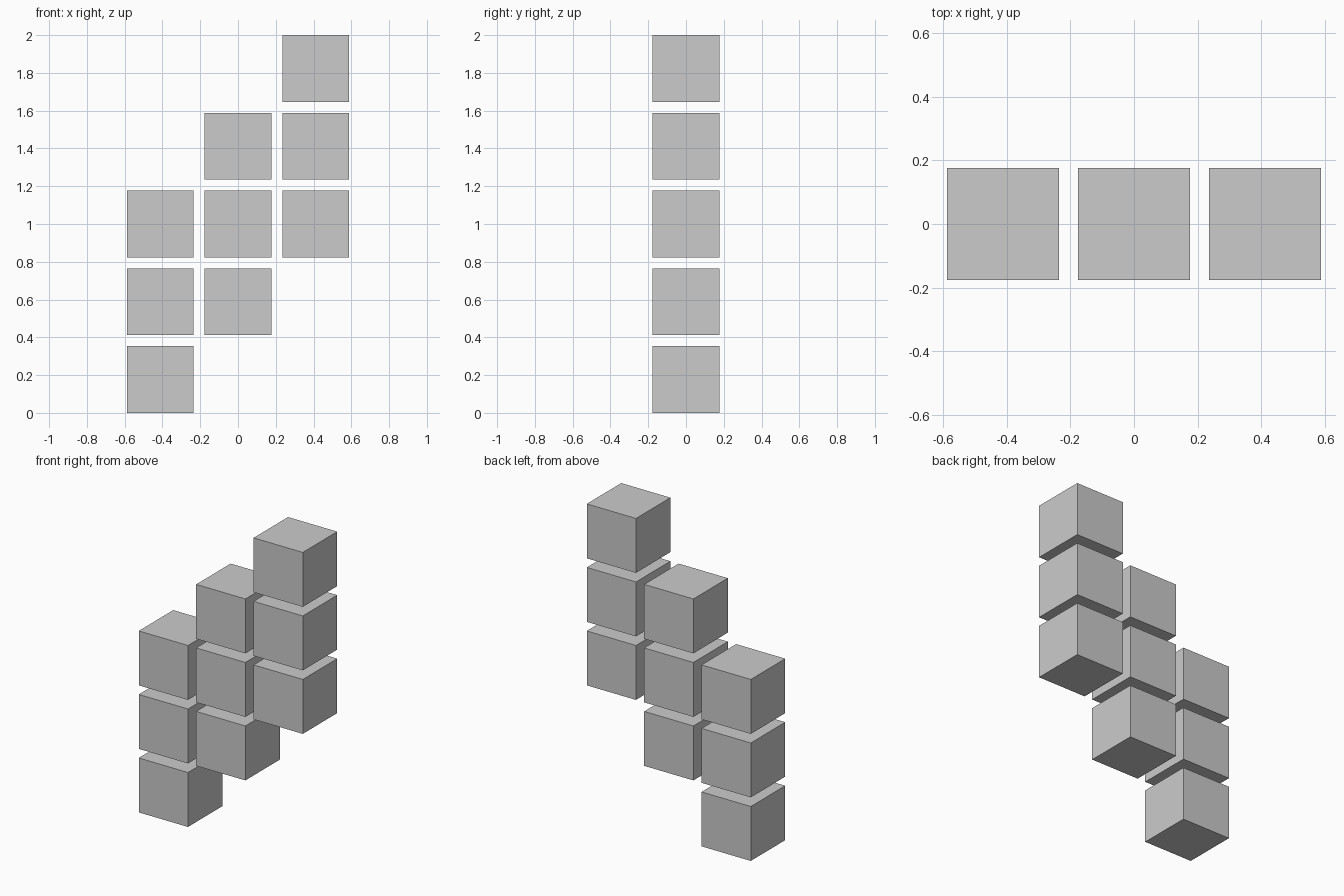
import bpy

if "Cube" in bpy.data.objects:
    bpy.data.objects.remove(bpy.data.objects["Cube"])

SIZE = 6 / 17    # cube edge
PITCH = 7 / 17   # cube spacing, leaving a narrow gap

# Three columns of three cubes, each column one step higher than the last
for col in range(3):
    for row in range(3):
        x = (col - 1) * PITCH
        z = SIZE / 2 + (col + row) * PITCH
        bpy.ops.mesh.primitive_cube_add(size=SIZE, location=(x, 0, z))
        bpy.context.object.name = f"cube_column{col + 1}_level{row + 1}"
